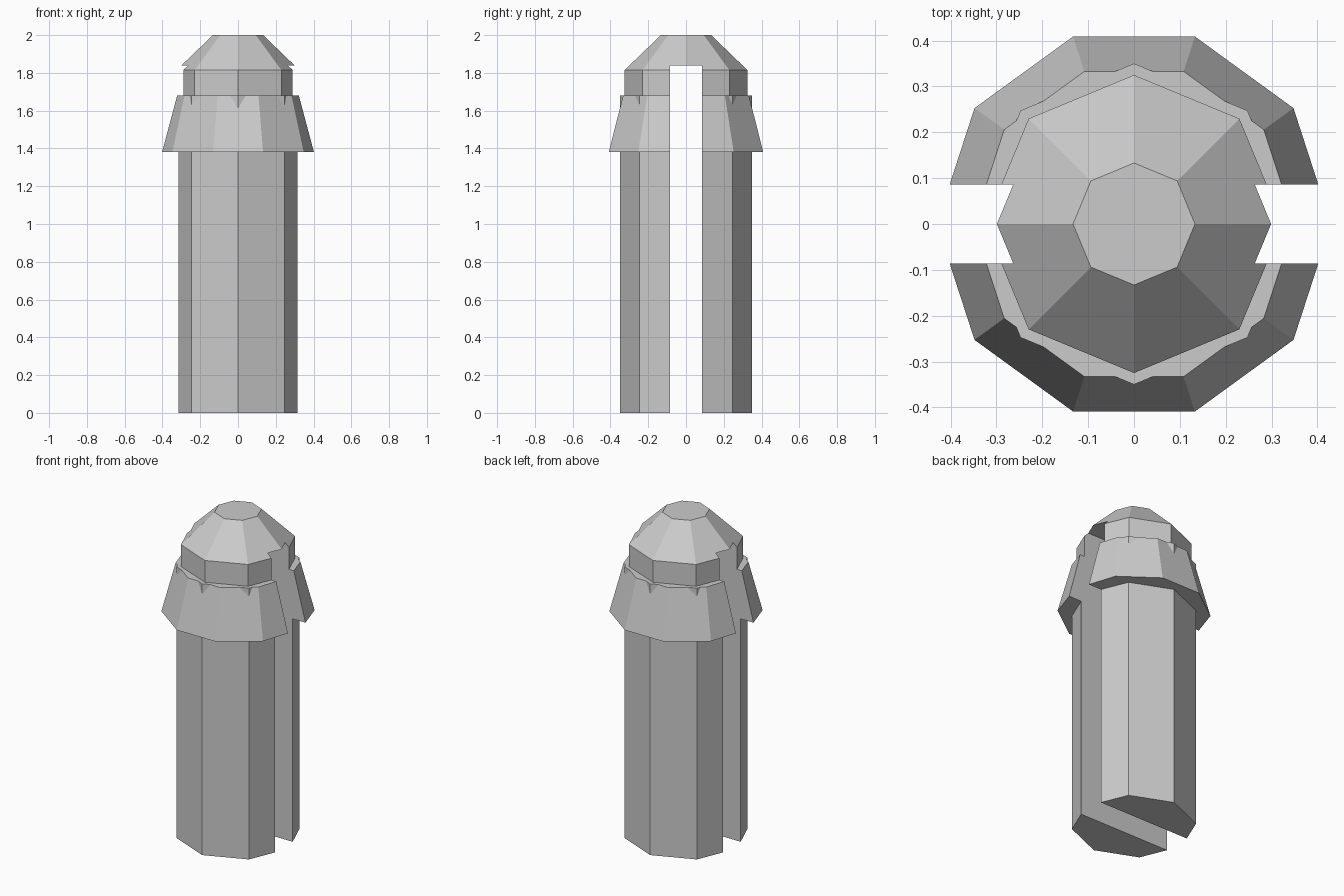
import bpy
import bmesh
from math import cos, sin, tau

if "Cube" in bpy.data.objects:
    bpy.data.objects.remove(bpy.data.objects["Cube"], do_unlink=True)

GREY = (0.6, 0.6, 0.6, 1)
grey = bpy.data.materials.new("plain_grey")
grey.use_nodes = True
grey.diffuse_color = GREY
grey.node_tree.nodes["Principled BSDF"].inputs["Base Color"].default_value = GREY


def add_object(name, bm):
    bmesh.ops.recalc_face_normals(bm, faces=bm.faces)
    mesh = bpy.data.meshes.new(name)
    bm.to_mesh(mesh)
    bm.free()
    mesh.materials.append(grey)
    obj = bpy.data.objects.new(name, mesh)
    bpy.context.collection.objects.link(obj)
    return obj


def turned(name, sides, profile):
    """Closed solid of regular polygon rings, given as (radius, height)."""
    bm = bmesh.new()
    rings = [[bm.verts.new((r * cos(tau * i / sides), r * sin(tau * i / sides), z))
              for i in range(sides)] for r, z in profile]
    for low, high in zip(rings, rings[1:]):
        for i in range(sides):
            j = (i + 1) % sides
            bm.faces.new((low[i], low[j], high[j], high[i]))
    bm.faces.new(rings[0])
    bm.faces.new(rings[-1])
    return add_object(name, bm)


def combine(target, tool, operation):
    """Apply a boolean to the target and remove the tool."""
    mod = target.modifiers.new(operation.lower(), 'BOOLEAN')
    mod.operation = operation
    mod.solver = 'EXACT'
    mod.object = tool
    bpy.context.view_layer.objects.active = target
    bpy.ops.object.modifier_apply(modifier=mod.name)
    bpy.data.objects.remove(tool, do_unlink=True)


# Octagonal shaft, ten-sided flared collar, and octagonal neck with tapered tip
pin = turned("slotted_pin", 8, [(0.35, 0), (0.35, 1.68)])
collar = turned("flared_collar", 10, [(0.43, 1.38), (0.35, 1.68)])
tip = turned("tapered_tip", 8, [(0.325, 1.5), (0.325, 1.815), (0.133, 2)])
combine(pin, collar, 'UNION')
combine(pin, tip, 'UNION')

# Slot running side to side, open at the bottom
bm = bmesh.new()
bmesh.ops.create_cube(bm, size=1)
for v in bm.verts:
    v.co.x *= 2
    v.co.y *= 0.172
    v.co.z = 1.84 if v.co.z > 0 else -0.5
slot = add_object("slot_cutter", bm)
slot.hide_render = True
combine(pin, slot, 'DIFFERENCE')
